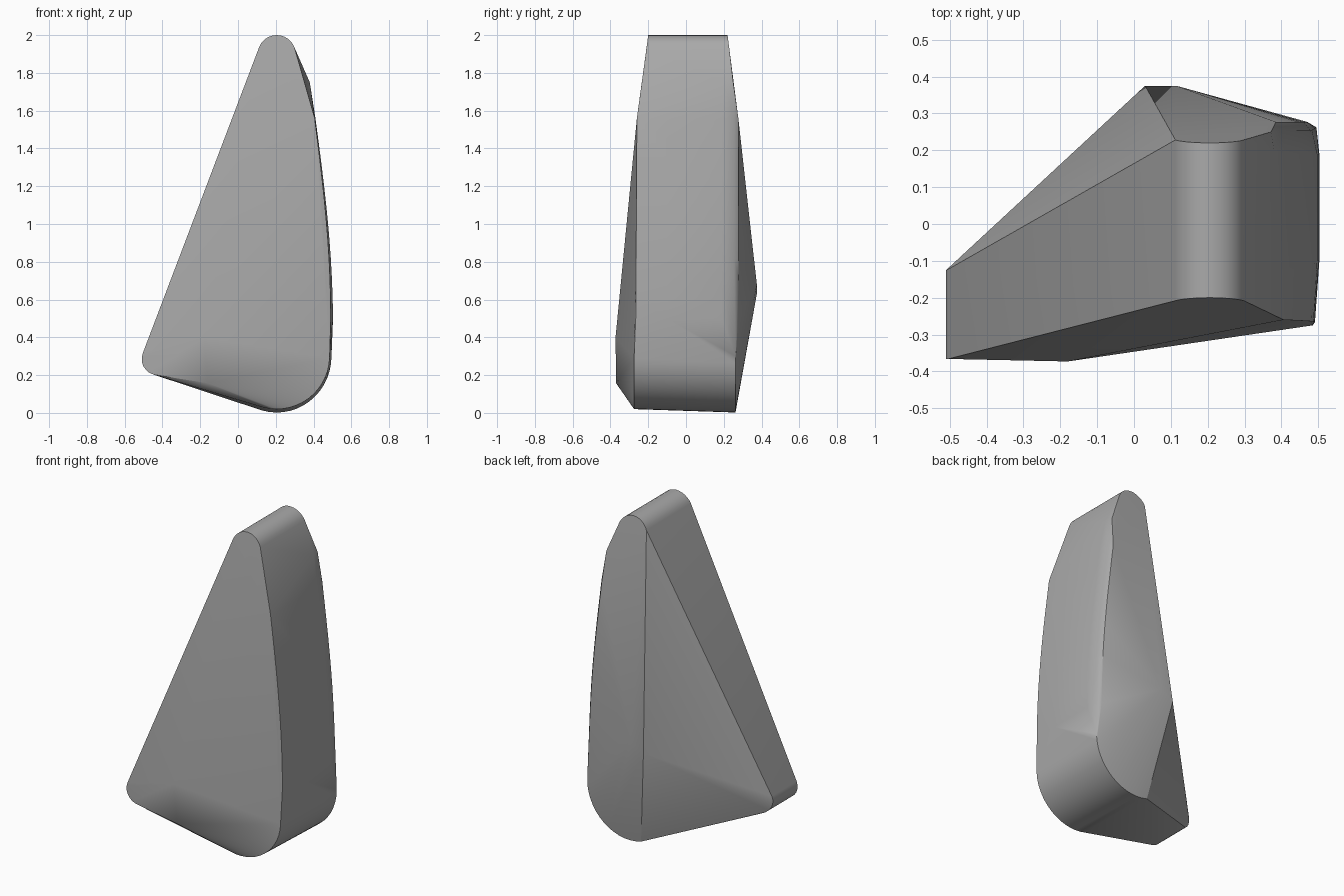
import bpy
import bmesh
import math

cube = bpy.data.objects.get("Cube")
if cube:
    bpy.data.objects.remove(cube, do_unlink=True)

stone = bpy.data.materials.new("stone grey")
stone.use_nodes = True
stone.diffuse_color = (0.4, 0.4, 0.4, 1)
stone.node_tree.nodes["Principled BSDF"].inputs["Base Color"].default_value = (0.4, 0.4, 0.4, 1)


def arc(cx, cz, rx, rz, start, end, steps):
    """Points of an elliptical arc in the x-z plane, angles in degrees."""
    angles = [math.radians(start + (end - start) * i / steps) for i in range(steps + 1)]
    return [(cx + rx * math.cos(a), cz + rz * math.sin(a)) for a in angles]


points = []

# Rounded tip, running from front to back
for x, z in arc(0.205, 1.9, 0.1, 0.1, 20, 158, 12):
    points += [(x, -0.2 - (2 - z) * 0.13, z), (x, 0.22 + (2 - z) * 0.13, z)]

# Small rounded corner at the narrow side
for x, z in arc(-0.425, 0.285, 0.085, 0.085, 158, 255, 6):
    points += [(x, -0.366, z), (x, -0.125 + (x + 0.51) * 0.4, z)]

# Long curved flank, with a softened back edge
for i in range(11):
    t = i / 10
    z = 1.56 - 1.06 * t
    x = 0.41 + 0.085 * math.sin(t * math.pi / 2)
    points += [(x - 0.004, -0.26 - 0.006 * t, z), (x + 0.008 * t, -0.1, z),
               (x + 0.008 * t, 0.19, z), (x - 0.008, 0.255, z), (x - 0.025, 0.277, z)]
points += [(0.38, 0.2, 1.75), (0.372, 0.25, 1.75)]

# Broad rounded foot
for x, z in arc(0.205, 0.3, 0.28, 0.28, -2, -105, 14):
    points.append((x, -0.275, z))
for x, z in arc(0.205, 0.3, 0.29, 0.298, 0, -106, 14):
    points.append((x, 0.262, z))

# Bulging peaks on the front and back faces
points += [(-0.18, -0.373, 0.4), (-0.16, -0.37, 0.157),
           (0.03, 0.375, 0.63), (0.115, 0.375, 0.68)]

# Wrap the whole form in faceted planes
bm = bmesh.new()
for p in points:
    bm.verts.new(p)
hull = bmesh.ops.convex_hull(bm, input=bm.verts)
loose = {g for g in hull["geom_interior"] + hull["geom_unused"] if isinstance(g, bmesh.types.BMVert)}
bmesh.ops.delete(bm, geom=list(loose), context='VERTS')
bmesh.ops.dissolve_limit(bm, angle_limit=math.radians(0.5), verts=bm.verts, edges=bm.edges)
bmesh.ops.recalc_face_normals(bm, faces=bm.faces)

mesh = bpy.data.meshes.new("wedge_stone")
bm.to_mesh(mesh)
bm.free()
mesh.materials.append(stone)
body = bpy.data.objects.new("wedge_stone", mesh)
bpy.context.collection.objects.link(body)
bpy.ops.object.select_all(action='DESELECT')
body.select_set(True)
bpy.context.view_layer.objects.active = body
bpy.ops.object.shade_smooth_by_angle(angle=math.radians(30))
